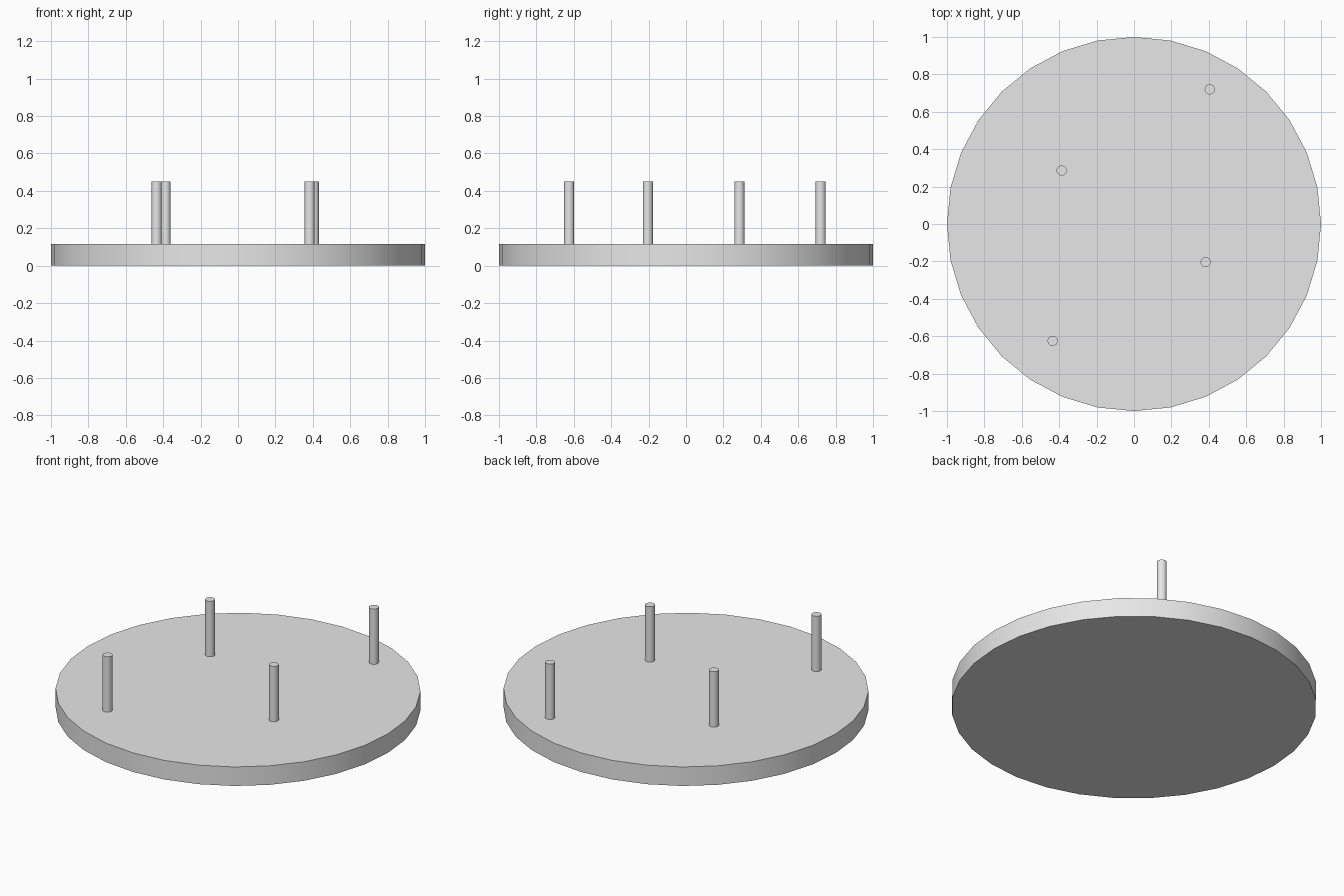
import bpy
import math

cube = bpy.data.objects.get("Cube")
if cube:
    bpy.data.objects.remove(cube, do_unlink=True)

# Single plain grey
grey = bpy.data.materials.new("light_grey")
grey.use_nodes = True
colour = (0.8, 0.8, 0.8, 1)
grey.diffuse_color = colour
grey.node_tree.nodes["Principled BSDF"].inputs["Base Color"].default_value = colour


def cylinder(name, radius, bottom, top, x=0, y=0, sides=32, turn=0):
    """Upright cylinder with smooth sides and sharp rims."""
    bpy.ops.mesh.primitive_cylinder_add(
        vertices=sides, radius=radius, depth=top - bottom,
        location=(x, y, (bottom + top) / 2), rotation=(0, 0, turn))
    obj = bpy.context.object
    obj.name = name
    obj.data.materials.append(grey)
    bpy.ops.object.shade_smooth_by_angle(angle=math.radians(30))
    return obj


DISC_TOP = 0.115
PEG_TOP = 0.45

# Round base plate
cylinder("base_disc", 1, 0, DISC_TOP)

# Four upright pegs, slightly sunk into the plate
pegs = {
    "back_left_peg": (0.405, 0.72),
    "back_right_peg": (-0.387, 0.286),
    "front_left_peg": (0.383, -0.204),
    "front_right_peg": (-0.435, -0.625),
}
for name, (x, y) in pegs.items():
    cylinder(name, 0.027, DISC_TOP - 0.02, PEG_TOP, x, y)
